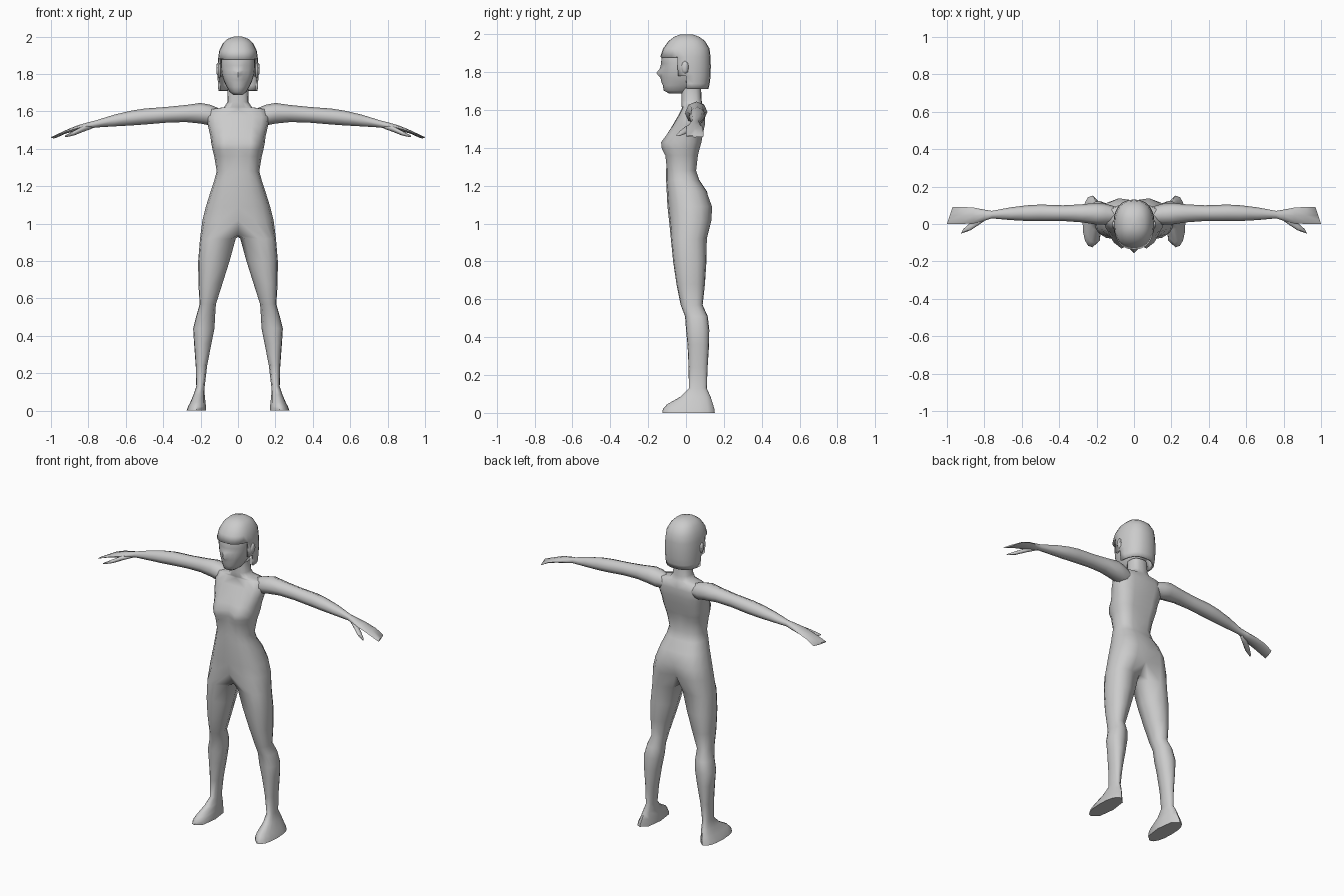
import bpy, bmesh, math

if "Cube" in bpy.data.objects:
    bpy.data.objects.remove(bpy.data.objects["Cube"])

GREY = bpy.data.materials.new("plain grey")
GREY.diffuse_color = (0.6, 0.6, 0.6, 1)
GREY.use_nodes = True
GREY.node_tree.nodes["Principled BSDF"].inputs["Base Color"].default_value = GREY.diffuse_color


def spow(v, p):
    return math.copysign(abs(v) ** p, v) if abs(v) > 1e-6 else 0.0


def half_ring(z, w, yf, yb, n=9, p=0.8):
    """Right half of a horizontal section, from front centre to back centre."""
    mid, d = (yf + yb) / 2, (yb - yf) / 2
    angs = [-math.pi / 2 + math.pi * i / (n - 1) for i in range(n)]
    return [(w * spow(math.cos(a), p), mid + d * spow(math.sin(a), p), z) for a in angs]


def full_ring(z, x0, x1, yf, yb, p=0.85):
    """Closed leg section: nine outer points, then three inner points."""
    cx, w, mid, d = (x0 + x1) / 2, (x1 - x0) / 2, (yf + yb) / 2, (yb - yf) / 2
    angs = [-90 + 22.5 * i for i in range(9)] + [135, 180, 225]
    return [(cx + w * spow(math.cos(math.radians(a)), p),
             mid + d * spow(math.sin(math.radians(a)), p), z) for a in angs]


def limb_ring(x, top, bottom, yc, hy, skew=0.0, n=8):
    """Upright section across an arm."""
    pts = []
    for i in range(n):
        a = 2 * math.pi * i / n
        y = yc + hy * math.cos(a)
        pts.append((x - skew * (y - yc), y, (top + bottom) / 2 + (top - bottom) / 2 * math.sin(a)))
    return pts


def gauss(v, c, s):
    return math.exp(-((v - c) / s) ** 2)


def bridge(bm, a, b, closed, keep=None):
    n = len(a)
    for i in range(n if closed else n - 1):
        j = (i + 1) % n
        f = [a[i], a[j], b[j], b[i]]
        c = [sum(v.co[k] for v in f) / 4 for k in range(3)]
        if keep is None or keep(c):
            bm.faces.new(f)


def finish(name, bm, angle=60):
    """Mirror across x, weld, and make a smooth object."""
    geom = bm.verts[:] + bm.edges[:] + bm.faces[:]
    dup = bmesh.ops.duplicate(bm, geom=geom)["geom"]
    for v in [g for g in dup if isinstance(g, bmesh.types.BMVert)]:
        v.co.x = -v.co.x
    bmesh.ops.remove_doubles(bm, verts=bm.verts[:], dist=0.0008)
    loose = [v for v in bm.verts if not v.link_faces]
    bmesh.ops.delete(bm, geom=loose, context='VERTS')
    bmesh.ops.recalc_face_normals(bm, faces=bm.faces[:])
    me = bpy.data.meshes.new(name)
    bm.to_mesh(me)
    bm.free()
    me.materials.append(GREY)
    ob = bpy.data.objects.new(name, me)
    bpy.context.collection.objects.link(ob)
    bpy.ops.object.select_all(action='DESELECT')
    ob.select_set(True)
    bpy.context.view_layer.objects.active = ob
    bpy.ops.object.shade_smooth_by_angle(angle=math.radians(angle))
    return ob


def loft(name, rings, closed=True, keep=None, caps=(True, True), angle=60):
    bm = bmesh.new()
    vr = [[bm.verts.new(p) for p in r] for r in rings]
    for a, b in zip(vr, vr[1:]):
        bridge(bm, a, b, closed, keep)
    for use, r in zip(caps, (vr[0], vr[-1])):
        if use:
            bm.faces.new(r)
    return finish(name, bm, angle)


# Torso and legs: half shell that splits at the crotch
def shape_torso(p):
    x, y, z = p
    if y < 0.0:  # bust, with a slight cleft between
        y -= 0.052 * gauss(x, 0.075, 0.05) * gauss(z, 1.42, 0.058)
    else:        # spine and seat grooves
        y -= 0.018 * gauss(x, 0, 0.04) * gauss(z, 1.42, 0.16)
        y -= 0.035 * gauss(x, 0, 0.035) * gauss(z, 1.02, 0.09)
    return (x, y, z)


torso = [(1.72, .055, -.025, .08), (1.65, .056, -.025, .085), (1.622, .075, -.025, .092),
         (1.612, .15, -.02, .098), (1.57, .168, -.042, .105), (1.52, .16, -.07, .105),
         (1.47, .148, -.083, .095), (1.43, .143, -.088, .088), (1.395, .136, -.092, .078),
         (1.36, .127, -.098, .07), (1.28, .114, -.105, .06), (1.23, .127, -.105, .075),
         (1.17, .147, -.102, .115), (1.09, .172, -.098, .145), (1.02, .19, -.09, .142)]
legs = [(.92, .012, .203, -.08, .11), (.80, .045, .213, -.068, .108), (.68, .083, .212, -.05, .1),
        (.57, .118, .205, -.028, .088), (.51, .122, .222, -.005, .115), (.44, .126, .24, .0, .123),
        (.36, .142, .235, .008, .122), (.24, .165, .226, .014, .114), (.13, .178, .223, .015, .11),
        (.085, .178, .238, -.03, .13), (.045, .174, .255, -.1, .143), (.02, .171, .268, -.122, .15),
        (0, .17, .275, -.125, .152)]
bm = bmesh.new()
trunk = [[bm.verts.new(shape_torso(p)) for p in half_ring(*r)] for r in torso]
for a, b in zip(trunk, trunk[1:]):
    bridge(bm, a, b, False)
crotch = [bm.verts.new((0, y, z)) for y, z in ((.065, .945), (.01, .93), (-.045, .94))]
leg = [trunk[-1] + crotch] + [[bm.verts.new(p) for p in full_ring(*r)] for r in legs]
for a, b in zip(leg, leg[1:]):
    bridge(bm, a, b, True)
bm.faces.new(leg[-1])
finish("body_and_legs", bm)

# Arms ending in flat mitten hands
arm = [(.09, 1.612, 1.53, .05, .04), (.15, 1.636, 1.525, .052, .056), (.2, 1.645, 1.535, .055, .058),
       (.28, 1.634, 1.543, .057, .048), (.38, 1.624, 1.54, .058, .042), (.5, 1.615, 1.53, .06, .044),
       (.57, 1.604, 1.525, .058, .042), (.66, 1.583, 1.52, .055, .034), (.76, 1.552, 1.514, .05, .02),
       (.80, 1.542, 1.505, .047, .03), (.86, 1.525, 1.496, .045, .043), (.92, 1.5, 1.482, .046, .045),
       (.985, 1.466, 1.456, .046, .046, .33)]
loft("arms", [limb_ring(*r) for r in arm])

# Thumbs
thumb = [(.78, 1.53, 1.508, .045, .015), (.83, 1.52, 1.49, .015, .02),
         (.875, 1.497, 1.472, -.014, .02), (.92, 1.473, 1.462, -.04, .012, .5)]
loft("thumbs", [limb_ring(*r) for r in thumb], angle=80)


# Head with nose, eye sockets and mouth
def shape_face(p):
    x, y, z = p
    if y < -0.02:
        y -= 0.03 * gauss(x, 0, 0.018) * gauss(z, 1.795, 0.022)
        y += 0.012 * gauss(x, 0.042, 0.025) * gauss(z, 1.838, 0.02)
        y -= 0.007 * gauss(x, 0, 0.03) * gauss(z, 1.752, 0.01)
    return (x, y, z)


head = [(1.688, .025, -.09, .0), (1.703, .044, -.118, .03), (1.73, .06, -.122, .06),
        (1.752, .071, -.124, .08), (1.77, .078, -.126, .08), (1.795, .086, -.127, .08),
        (1.82, .09, -.13, .09), (1.845, .092, -.132, .09), (1.875, .092, -.13, .09),
        (1.92, .088, -.112, .09), (1.96, .06, -.07, .06)]
loft("head", [[shape_face(p) for p in half_ring(*r, n=11, p=.9)] for r in head], closed=False)

# Bobbed hair: cap on top, open around the face
hair = [(2.0, .022, -.03, .035), (1.987, .058, -.062, .07), (1.965, .08, -.092, .1),
        (1.925, .1, -.121, .124), (1.88, .107, -.136, .13), (1.83, .11, -.136, .131),
        (1.78, .109, -.13, .13), (1.74, .107, -.12, .125), (1.71, .105, -.11, .118)]
ob = loft("hair", [half_ring(*r, n=13, p=.85) for r in hair], closed=False, caps=(True, False),
          keep=lambda c: c[2] > 1.9 or c[1] > -.085 + (1.9 - c[2]) * .6)
mod = ob.modifiers.new("thickness", 'SOLIDIFY')
mod.thickness, mod.offset = 0.012, -1

# Ears
ear = [(.085, 1.855, 1.785, -.01, .02), (.108, 1.86, 1.79, -.005, .02), (.116, 1.85, 1.805, -.002, .013)]
loft("ears", [limb_ring(*r) for r in ear])
